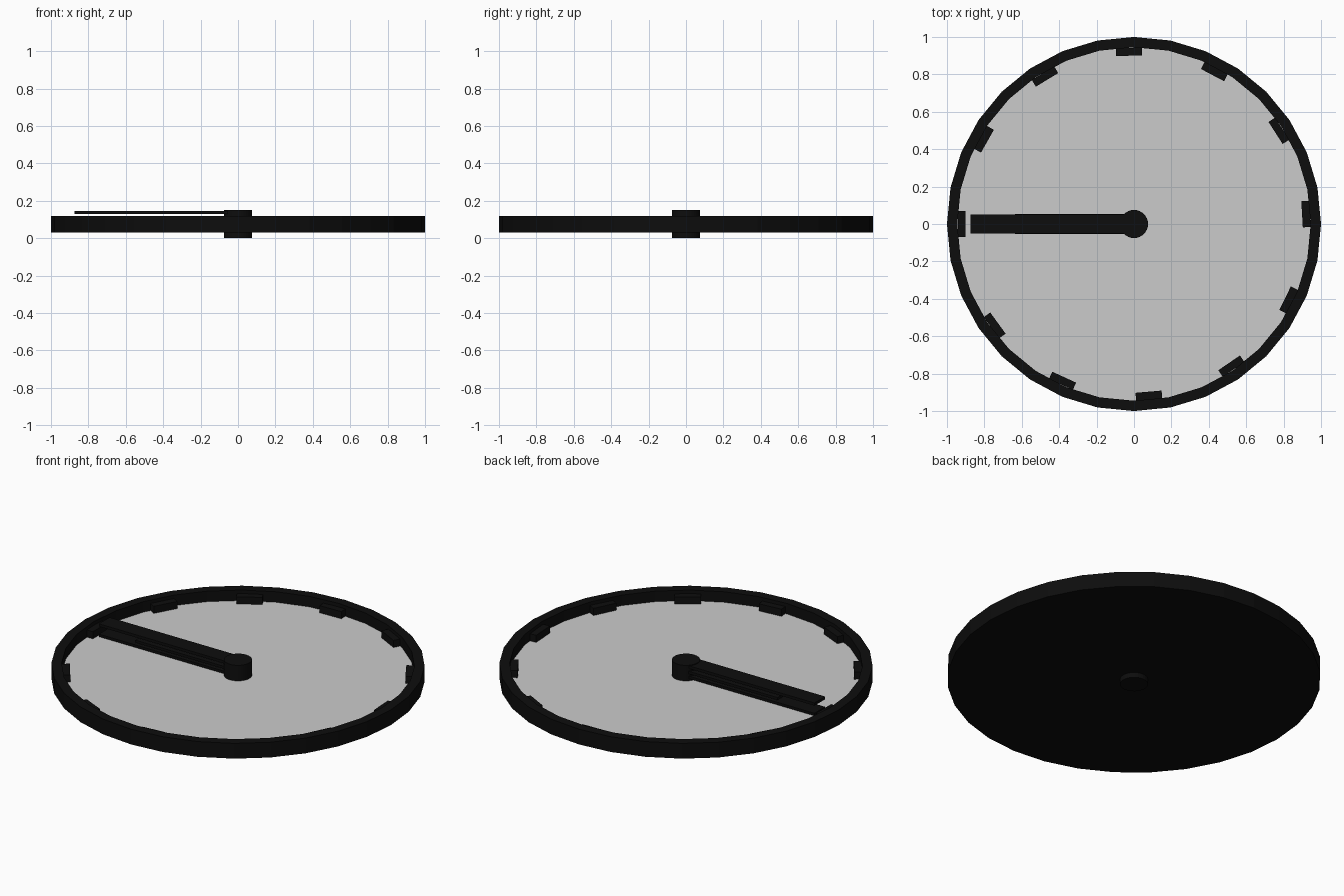
import bpy, bmesh, math
from mathutils import Matrix

if "Cube" in bpy.data.objects:
    bpy.data.objects.remove(bpy.data.objects["Cube"])

black = bpy.data.materials.new("black")
black.diffuse_color = (0.004, 0.004, 0.004, 1)
black.use_nodes = True
black.node_tree.nodes["Principled BSDF"].inputs["Base Color"].default_value = black.diffuse_color


def finish(name, bm, mat=black):
    bmesh.ops.recalc_face_normals(bm, faces=bm.faces)
    me = bpy.data.meshes.new(name)
    bm.to_mesh(me)
    bm.free()
    ob = bpy.data.objects.new(name, me)
    bpy.context.collection.objects.link(ob)
    if mat:
        me.materials.append(mat)
    return ob


def disc(name, r, z0, z1, mat=black):
    bm = bmesh.new()
    bmesh.ops.create_cone(bm, cap_ends=True, segments=32, radius1=r, radius2=r,
                          depth=z1 - z0, matrix=Matrix.Translation((0, 0, (z0 + z1) / 2)))
    return finish(name, bm, mat)


def box(name, x0, x1, y0, y1, z0, z1, angle=0):
    bm = bmesh.new()
    m = (Matrix.Rotation(angle, 4, 'Z')
         @ Matrix.Translation(((x0 + x1) / 2, (y0 + y1) / 2, (z0 + z1) / 2))
         @ Matrix.Diagonal((x1 - x0, y1 - y0, z1 - z0, 1)))
    bmesh.ops.create_cube(bm, size=1, matrix=m)
    return finish(name, bm)


# Rim: square section swept around 32 sides
bm = bmesh.new()
rings = []
for i in range(32):
    a = i * math.tau / 32
    rings.append([bm.verts.new((r * math.cos(a), r * math.sin(a), z))
                  for r, z in ((1, 0.03), (1, 0.12), (0.945, 0.12), (0.945, 0.03))])
for i in range(32):
    p, q = rings[i], rings[(i + 1) % 32]
    for k in range(4):
        bm.faces.new((p[k], q[k], q[(k + 1) % 4], p[(k + 1) % 4]))
finish("rim", bm)

# Back plate, grey dial and central hub
disc("back_plate", 0.947, 0.03, 0.045)
disc("dial", 0.946, 0.045, 0.058, None)
disc("hub", 0.075, 0.0, 0.15)

# Hour markers, spaced slightly under 30 degrees
for i in range(12):
    box(f"marker_{i + 1}", 0.90, 0.942, -0.07, 0.07, 0.05, 0.10,
        math.radians(180 - 29.45 * i))

# Stacked hands, all pointing to -x
box("lower_hand", -0.875, 0, -0.05, 0.05, 0.07, 0.085)
box("hour_hand", -0.635, 0, -0.053, 0.053, 0.10, 0.115)
box("minute_hand", -0.875, 0, -0.05, 0.05, 0.13, 0.146)
